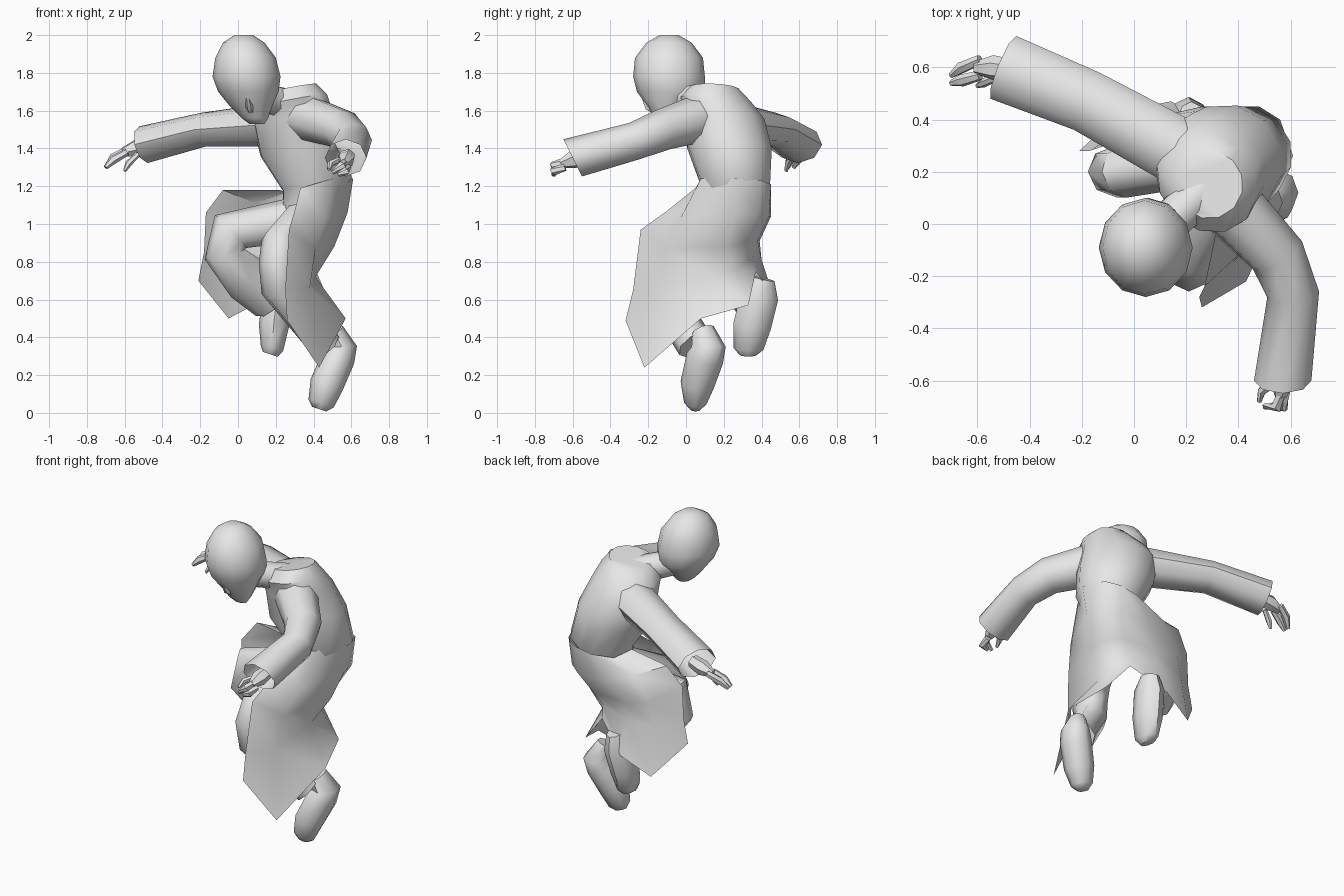
import bpy
import bmesh
import math
from mathutils import Vector

CM = 0.01  # part coordinates below are in hundredths of a unit

default_cube = bpy.data.objects.get("Cube")
if default_cube:
    bpy.data.objects.remove(default_cube, do_unlink=True)


def make_material(name, value):
    material = bpy.data.materials.new(name)
    material.use_nodes = True
    color = (value, value, value, 1)
    material.diffuse_color = color
    material.node_tree.nodes["Principled BSDF"].inputs["Base Color"].default_value = color
    return material


clay = make_material("plain_grey", 0.8)


def finish(name, mesh_data, angle):
    """Turn a bmesh into a shaded, coloured object."""
    mesh = bpy.data.meshes.new(name)
    mesh_data.to_mesh(mesh)
    mesh_data.free()
    mesh.materials.append(clay)
    part = bpy.data.objects.new(name, mesh)
    bpy.context.collection.objects.link(part)
    bpy.ops.object.select_all(action='DESELECT')
    part.select_set(True)
    bpy.context.view_layer.objects.active = part
    bpy.ops.object.shade_smooth_by_angle(angle=math.radians(angle))
    return part


def bridge(mesh_data, first, second, closed):
    """Fill quads between two neighbouring rows of vertices."""
    count = len(first)
    for i in range(count if closed else count - 1):
        j = (i + 1) % count
        mesh_data.faces.new((first[i], second[i], second[j], first[j]))


def tube(name, stations, side=(1, 0, 0), axis=None, end_axis=None, sides=8, open_end=False):
    """Loft elliptical rings; a station is x, y, z, side radius, depth radius."""
    mesh_data = bmesh.new()
    centers = [Vector(s[:3]) * CM for s in stations]
    last = len(centers) - 1
    rings = []
    for i, station in enumerate(stations):
        before = (centers[i] - centers[max(i - 1, 0)]).normalized()
        after = (centers[min(i + 1, last)] - centers[i]).normalized()
        tangent = Vector(axis) if axis else before + after
        if end_axis and i == last:
            tangent = Vector(end_axis)
        tangent.normalize()
        hint = Vector(side)
        across = (hint - tangent * hint.dot(tangent)).normalized()
        deep = tangent.cross(across)
        wide, thick = station[3] * CM, station[-1] * CM
        ring = []
        for k in range(sides):
            turn = math.tau * k / sides
            offset = across * wide * math.cos(turn) + deep * thick * math.sin(turn)
            ring.append(mesh_data.verts.new(centers[i] + offset))
        rings.append(ring)
    for first, second in zip(rings, rings[1:]):
        bridge(mesh_data, first, second, True)
    mesh_data.faces.new(rings[0])
    if not open_end:
        mesh_data.faces.new(rings[-1])
    bmesh.ops.recalc_face_normals(mesh_data, faces=mesh_data.faces[:])
    return finish(name, mesh_data, 50)


def draped_sheet(name, folds):
    """Join hanging fold lines into one open cloth sheet."""
    mesh_data = bmesh.new()
    lines = [[mesh_data.verts.new(Vector(p) * CM) for p in fold] for fold in folds]
    for first, second in zip(lines, lines[1:]):
        bridge(mesh_data, first, second, False)
    return finish(name, mesh_data, 60)


# Head, bowed forward with a narrow chin
tube("head", [
    (3, -9, 200, 5, 5), (3, -9, 196, 11, 12), (4, -9, 188, 16, 18),
    (4.5, -9, 178, 18, 19), (5.5, -8, 170, 16, 18), (7, -9, 162, 11, 11),
    (9, -11, 156, 7, 6), (10, -11, 153, 4, 3)],
    axis=(0, 0, 1), sides=12)
tube("nose", [(5, -23, 168, 1, 1), (6, -20, 162, 2, 2), (7, -17, 160, 2, 2)], sides=6)
tube("neck", [(9, -4, 168, 8, 8), (17, 4, 166, 8, 8), (27, 13, 163, 9, 9)])

# Torso, twisted with the left shoulder raised
tube("robe_torso", [
    (37, 24, 107, 14, 14), (42, 26, 121, 19, 19), (34, 23, 140, 23, 23),
    (29, 21, 156, 23, 20), (28, 16, 165, 21, 18), (29, 15, 172, 13, 13)],
    side=(0.72, -0.69, 0.2), axis=(-0.18, 0.05, 0.98), sides=12)

# Sleeves with open cuffs
tube("left_sleeve", [
    (33, 11, 157, 13, 13), (55, -12, 150, 11, 11),
    (61, -27, 144, 10, 10), (57, -60, 135, 11, 11)],
    end_axis=(0, -0.9, -0.45), open_end=True)
tube("right_sleeve", [
    (24, 24, 153, 13, 12), (-18, 47, 150, 12, 9), (-50, 60, 142, 13, 10)],
    side=(0.4, 0.9, 0), open_end=True)

# Hands: a palm, two finger groups and a thumb each
hands = {
    "left": (
        ("palm", 4, [(58, -52, 136), (57, -60, 134), (56, -66, 132)]),
        ("upper_fingers", 2, [(56, -65, 133), (55, -70, 131), (50, -70, 127)]),
        ("lower_fingers", 2, [(58, -64, 130), (57, -70, 128), (53, -70, 126)]),
        ("thumb", 1.5, [(54, -61, 134), (49, -64, 132), (48, -68, 129)])),
    "right": (
        ("palm", 4, [(-46, 59, 142), (-54, 60, 140), (-61, 60, 138)]),
        ("upper_fingers", 2, [(-59, 63, 139), (-66, 60, 135), (-70, 57, 130)]),
        ("lower_fingers", 2, [(-59, 57, 138), (-66, 55, 134), (-70, 54, 130)]),
        ("thumb", 1.5, [(-53, 56, 137), (-58, 54, 132), (-60, 53, 128)]))}
for hand, pieces in hands.items():
    for piece, radius, path in pieces:
        taper = (1, 1.2, 0.6)
        tube(f"{hand}_{piece}",
             [(*point, radius * t) for point, t in zip(path, taper)],
             side=(0.3, 0.3, 1), sides=6)

# Trouser legs, both bent at the knee
tube("left_trouser_leg", [
    (37, 20, 103, 12, 12), (22, -11, 89, 10, 11), (21, -15, 79, 10, 11),
    (22, -14, 66, 10, 10), (46, 5, 36, 9, 10)])
tube("right_trouser_leg", [
    (34, 28, 103, 12, 12), (-4, 20, 96, 10, 12), (-7, 20, 84, 10, 11),
    (6, 26, 70, 9, 13), (17, 34, 58, 9, 10)], side=(0, 1, 0))

# Shoes, toes pointing down and soles facing back
tube("left_shoe", [
    (51, 9, 44, 5, 6), (55, 12, 35, 8, 9), (53, 10, 29, 9, 10),
    (47, 6, 15, 9, 9), (44, 5, 5, 7, 6), (43, 5, 2, 4, 3)])
tube("right_shoe", [
    (22, 41, 71, 5, 6), (21, 39, 62, 8, 10), (19, 35, 46, 8, 10),
    (18, 33, 34, 6, 8), (17, 33, 31, 4, 5)])

# Robe skirt: fold lines from waist to hem, left front round to right front
draped_sheet("robe_skirt", [
    [(33, 5, 119), (30, -10, 107), (27, -24, 97), (25, -28, 65), (26, -32, 49)],
    [(50, 8, 124), (46, -3, 103), (41, -11, 87), (38, -15, 66), (43, -22, 24)],
    [(61, 26, 124), (58, 26, 106), (51, 22, 88), (41, 16, 72), (57, 8, 50)],
    [(56, 40, 123), (55, 38, 105), (47, 32, 90), (41, 27, 76), (49, 33, 57)],
    [(48, 45, 121), (47, 44, 104), (40, 38, 91), (35, 35, 83), (34, 37, 75)],
    [(36, 45, 119), (26, 45, 104), (17, 39, 91), (14, 40, 81), (14, 47, 60)],
    [(25, 38, 117), (9, 41, 111), (0, 39, 95), (-4, 38, 81), (-5, 43, 50)],
    [(22, 24, 118), (-8, 31, 118), (-17, 28, 106), (-18, 28, 85), (-21, 28, 70)]])
